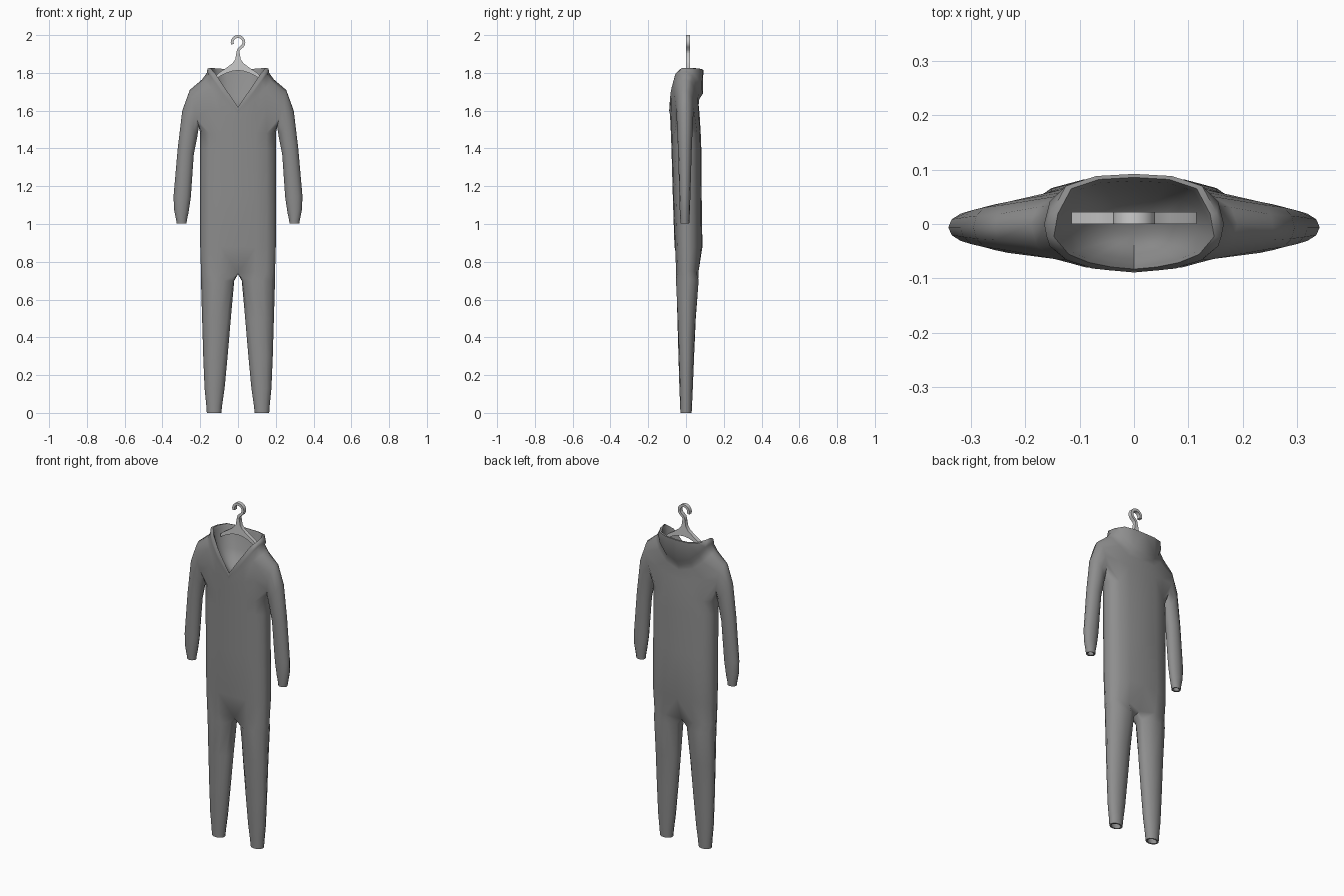
import bpy, bmesh, math
from mathutils import Vector

if "Cube" in bpy.data.objects:
    bpy.data.objects.remove(bpy.data.objects["Cube"])


def finish(bm, name, shade, angle=40):
    bmesh.ops.recalc_face_normals(bm, faces=bm.faces)
    me = bpy.data.meshes.new(name)
    bm.to_mesh(me)
    bm.free()
    mat = bpy.data.materials.new(name)
    mat.diffuse_color = (shade, shade, shade, 1)
    mat.use_nodes = True
    mat.node_tree.nodes["Principled BSDF"].inputs["Base Color"].default_value = mat.diffuse_color
    me.materials.append(mat)
    ob = bpy.data.objects.new(name, me)
    bpy.context.collection.objects.link(ob)
    bpy.ops.object.select_all(action='DESELECT')
    bpy.context.view_layer.objects.active = ob
    ob.select_set(True)
    bpy.ops.object.shade_smooth_by_angle(angle=math.radians(angle))
    return ob


bm = bmesh.new()


def add(points):
    return [bm.verts.new(p) for p in points]


def bridge(a, b, closed=True, skip=()):
    n = len(a)
    for i in range(n if closed else n - 1):
        if i not in skip:
            j = (i + 1) % n
            bm.faces.new((a[i], a[j], b[j], b[i]))


def half_row(w, yf, yb, zf, zs, zb):
    """Nine points from front centre round the right side to back centre."""
    pts = []
    for i in range(9):
        a = math.pi * i / 8
        x = w * max(0, math.sin(a)) ** 0.8 if 0 < i < 8 else 0
        c = math.cos(a)
        y = (yf if c > 0 else yb) * abs(c) ** 0.8
        # straight V neckline in front, rounded dip behind
        dip = (zf - zs) * (1 - x / w) if i < 4 else (zb - zs) * (1 - (x / w) ** 2)
        pts.append((x, y, zs + dip))
    return pts


# Torso, neck and outside of the collapsed hood (right half)
specs = [(.196, -.056, .071, .75, .75, .75), (.2, -.061, .087, .88, .88, .88),
         (.2, -.07, .083, 1.15, 1.15, 1.15), (.2, -.077, .081, 1.4, 1.4, 1.4),
         (.2, -.08, .078, 1.48, 1.48, 1.48),
         (.2, -.083, .072, 1.545, 1.63, 1.58), (.19, -.085, .067, 1.57, 1.765, 1.63),
         (.165, -.086, .070, 1.585, 1.8, 1.66), (.165, -.087, .089, 1.593, 1.81, 1.69)]
rows = [half_row(*s) for s in specs]
for i in (0, 8):
    rows[0][i] = (0, rows[0][i][1] * .6, .738)

# Hood rim and lining, derived from the rim outline
rim = [(0, -.089, 1.60), (.045, -.085, 1.662), (.09, -.076, 1.722), (.13, -.06, 1.778),
       (.16, -.025, 1.824), (.152, .02, 1.824), (.125, .07, 1.822), (.07, .088, 1.818),
       (0, .092, 1.816)]
rows.append(rim)
rows.append([(x * .92, y * .93, z + (.018 if y < -.03 else .002)) for x, y, z in rim])
rows.append([(x * .88, y * .86, z - .012 + (.014 if y < -.03 else 0)) for x, y, z in rim])
rows.append([(x * .72, y * .7 - .003, 1.59 + (z - 1.59) * .45) for x, y, z in rim])
R = [add(r) for r in rows]
for k in range(len(R) - 1):
    bridge(R[k], R[k + 1], False, (2, 3, 4, 5) if k in (4, 5) else ())
pit = bm.verts.new((0, -.02, 1.58))
for i in range(8):
    bm.faces.new((R[-1][i], R[-1][i + 1], pit))

# Sleeve: grows out of the armhole; outer point, inner point, half depth
hole = R[4][2:7] + [R[5][6]] + R[6][6:1:-1] + [R[5][2]]
sleeve = [((.255, 1.71), (.207, 1.515), .047), ((.295, 1.6), (.216, 1.46), .042),
          ((.319, 1.4), (.234, 1.37), .036), ((.341, 1.15), (.25, 1.14), .029),
          ((.339, 1.08), (.262, 1.06), .027), ((.327, 1.02), (.271, 1.02), .024),
          ((.325, 1.003), (.272, 1.003), .023), ((.317, 1.005), (.280, 1.005), .016),
          ((.317, 1.03), (.280, 1.03), .016)]
prev = hole
for o, n, d in sleeve:
    c = Vector(((o[0] + n[0]) / 2, -.006, (o[1] + n[1]) / 2))
    up = Vector(((o[0] - n[0]) / 2, 0, (o[1] - n[1]) / 2))
    ring = add([c + up * math.sin(a) + Vector((0, d * math.cos(a), 0))
                for a in (math.radians(210 + 30 * i) for i in range(12))])
    bridge(prev, ring)
    prev = ring
bm.faces.new(prev)

# Trouser leg: z, inner x, outer x, front y, back y, angle given to the outer nine points
crotch = add([(0, .02, .735), (0, 0, .734), (0, -.016, .735)])
prev = R[0] + crotch
legs = [(.7, .02, .196, -.055, .069, 150), (.5, .038, .19, -.047, .053, 138),
        (.3, .055, .184, -.04, .043, 126), (.13, .071, .177, -.035, .036, 120),
        (.04, .084, .168, -.031, .032, 120), (0, .088, .165, -.03, .03, 120),
        (0, .097, .156, -.022, .022, 120), (.04, .097, .156, -.022, .022, 120)]
for z, x0, x1, yf, yb, span in legs:
    angles = [-span + span * i / 4 for i in range(9)]
    angles += [span + (180 - span) * i / 2 for i in (1, 2, 3)]
    ring = add([((x0 + x1) / 2 + (x1 - x0) / 2 * math.cos(a),
                 (yf + yb) / 2 + (yb - yf) / 2 * math.sin(a), z)
                for a in map(math.radians, angles)])
    bridge(prev, ring)
    prev = ring
bm.faces.new(prev)

# Mirror to the left side
geom = bm.verts[:] + bm.edges[:] + bm.faces[:]
bmesh.ops.mirror(bm, geom=geom, axis='X', merge_dist=0.0005)
bmesh.ops.remove_doubles(bm, verts=bm.verts, dist=0.0003)
finish(bm, "hooded_suit", .27, 60)


def plate(strips, name):
    """Flat strips of (x, z) pairs given the hanger's thickness in y."""
    b = bmesh.new()
    layers = []
    for y in (0, .022):
        layers.append([[b.verts.new((x, y, z)) for x, z in pair] for pair in strips])
    f, k = layers
    for i in range(len(strips) - 1):
        b.faces.new((f[i][0], f[i + 1][0], f[i + 1][1], f[i][1]))
        b.faces.new((k[i][0], k[i][1], k[i + 1][1], k[i + 1][0]))
        for s in (0, 1):
            b.faces.new((f[i][s], k[i][s], k[i + 1][s], f[i + 1][s]))
    for i in (0, -1):
        b.faces.new((f[i][0], f[i][1], k[i][1], k[i][0]))
    finish(b, name, .7, 35)


# Hanger arms: upper and lower edge from centre to tip
side = [(.009, 1.905, 1.812), (.014, 1.872, 1.811), (.03, 1.85, 1.809),
        (.065, 1.824, 1.798), (.1, 1.802, 1.779), (.115, 1.787, 1.77)]
arm = [((-x, t), (-x, b)) for x, t, b in reversed(side)] + [((x, t), (x, b)) for x, t, b in side]
plate(arm, "hanger_arms")

# Hanger hook: a ribbon following an arc and the stem
path = [Vector((.031 * math.cos(a), 1.962 + .031 * math.sin(a)))
        for a in (math.radians(200 - 20 * i) for i in range(13))]
path += [Vector((.004, 1.925)), Vector((0, 1.912)), Vector((0, 1.89))]
hook = []
for i, p in enumerate(path):
    t = (path[min(i + 1, len(path) - 1)] - path[max(i - 1, 0)]).normalized()
    n = Vector((-t.y, t.x)) * .0075
    hook.append((tuple(p + n), tuple(p - n)))
plate(hook, "hanger_hook")
